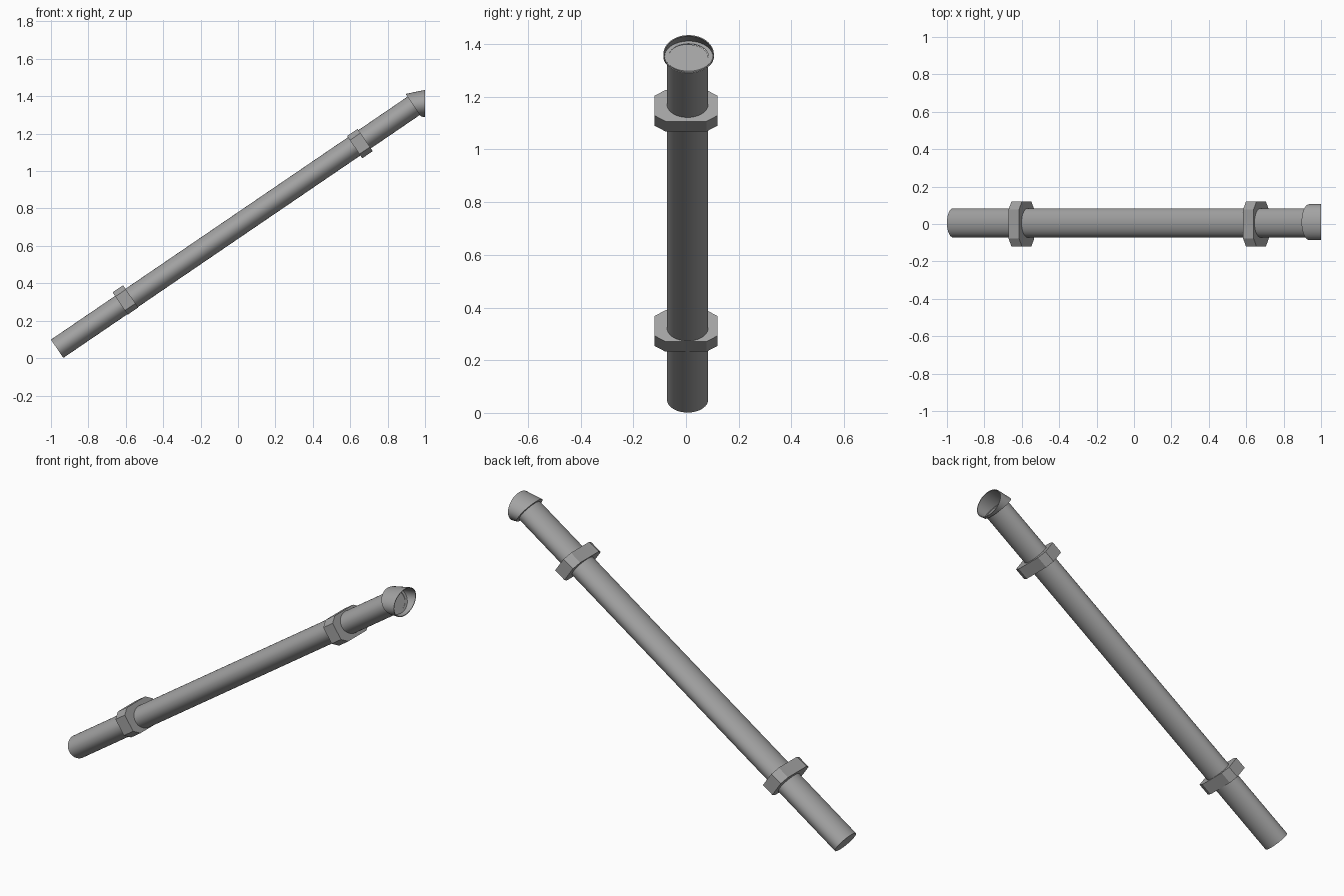
import bpy, bmesh, math
from mathutils import Vector

if "Cube" in bpy.data.objects:
    bpy.data.objects.remove(bpy.data.objects["Cube"], do_unlink=True)

grey = bpy.data.materials.new("plain grey")
grey.use_nodes = True
colour = (0.36, 0.36, 0.36, 1)
grey.diffuse_color = colour
grey.node_tree.nodes["Principled BSDF"].inputs["Base Color"].default_value = colour

# Frame of the sloping pipe: along it, and across it in the upright plane
LOW = Vector((-0.967, 0.006, 0.05))
HIGH = Vector((0.941, 0.006, 1.35))
ALONG = (HIGH - LOW).normalized()
ACROSS = Vector((-ALONG.z, 0, ALONG.x))
SIDE = Vector((0, 1, 0))
UP = Vector((0, 0, 1))


def ellipse(centre, half_side, half_up, up=ACROSS, sides=48):
    return [centre + SIDE * half_side * math.cos(2 * math.pi * i / sides)
            + up * half_up * math.sin(2 * math.pi * i / sides) for i in range(sides)]


def octagon(centre):
    pts = [(0.12, 0.045), (0.078, 0.072)]
    half = pts + [(-a, b) for a, b in reversed(pts)]
    return [centre + SIDE * a + ACROSS * b for a, b in half + [(-a, -b) for a, b in half]]


def loft(name, rings, caps=True):
    """Skin a row of matching rings, closing the ends if asked."""
    bm = bmesh.new()
    loops = [[bm.verts.new(p) for p in ring] for ring in rings]
    n = len(loops[0])
    for a, b in zip(loops, loops[1:]):
        for i in range(n):
            j = (i + 1) % n
            bm.faces.new((a[i], a[j], b[j], b[i]))
    if caps:
        bm.faces.new(loops[0])
        bm.faces.new(loops[-1])
    bmesh.ops.recalc_face_normals(bm, faces=bm.faces)
    mesh = bpy.data.meshes.new(name)
    bm.to_mesh(mesh)
    bm.free()
    mesh.materials.append(grey)
    obj = bpy.data.objects.new(name, mesh)
    bpy.context.collection.objects.link(obj)
    bpy.ops.object.select_all(action="DESELECT")
    obj.select_set(True)
    bpy.context.view_layer.objects.active = obj
    bpy.ops.object.shade_smooth_by_angle(angle=math.radians(30))
    return obj


# Long pipe with closed ends
loft("pipe", [ellipse(LOW, 0.078, 0.059), ellipse(HIGH, 0.078, 0.059)])

# Two eight-sided collars
for name, x, z in (("lower_collar", -0.602, 0.311), ("upper_collar", 0.652, 1.147)):
    centre = Vector((x, 0, z))
    loft(name, [octagon(centre - ALONG * 0.034), octagon(centre + ALONG * 0.034)])

# Hollow mouth bending to an upright opening
back = Vector((0.937, 0.01, 1.352))
front = Vector((1.0, 0.01, 1.361))
loft("mouth", [
    ellipse(back, 0.075, 0.057),
    ellipse(back, 0.096, 0.073),
    ellipse(front, 0.096, 0.073, UP),
    ellipse(front, 0.092, 0.069, UP),
    ellipse(back + ALONG * 0.004, 0.091, 0.069),
    ellipse(back + ALONG * 0.004, 0.075, 0.057),
    ellipse(back, 0.075, 0.057),
], caps=False)
